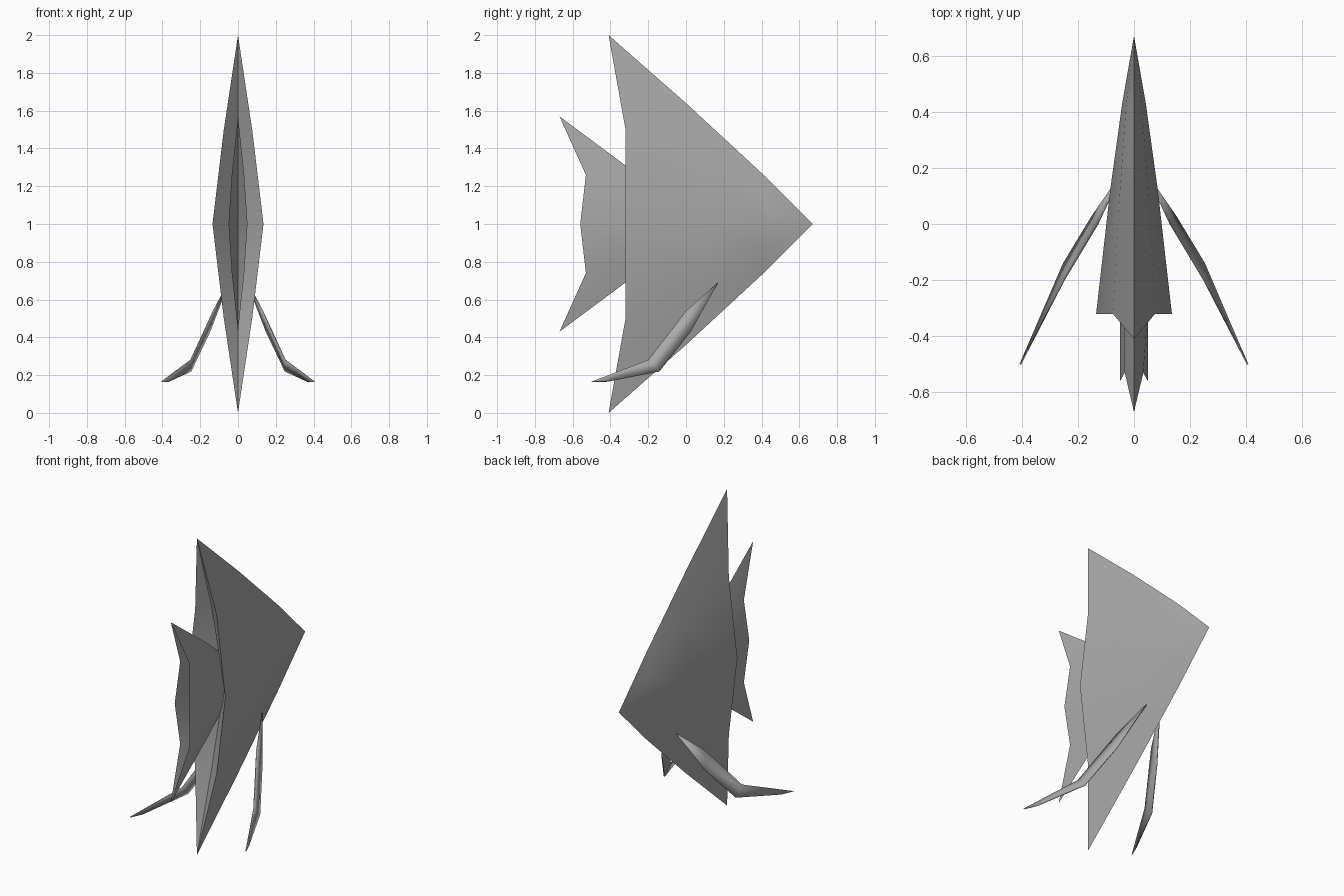
import bpy, bmesh, math

if "Cube" in bpy.data.objects:
    bpy.data.objects.remove(bpy.data.objects["Cube"])

grey = bpy.data.materials.new("plain_grey")
grey.diffuse_color = (0.4, 0.4, 0.4, 1)
grey.use_nodes = True
grey.node_tree.nodes["Principled BSDF"].inputs["Base Color"].default_value = grey.diffuse_color


def part(name, verts, faces, mirror_z=False, thickness=0):
    """Build a right-hand part, mirror it over x (and over z = 1), shade it."""
    bm = bmesh.new()
    axes = [(sx, sz) for sx in (1, -1) for sz in ((1, -1) if mirror_z else (1,))]
    for sx, sz in axes:
        vs = [bm.verts.new((x * sx, y, 1 + (z - 1) * sz)) for x, y, z in verts]
        for f in faces:
            order = f if sx * sz > 0 else f[::-1]
            bm.faces.new([vs[i] for i in order])
    bmesh.ops.remove_doubles(bm, verts=bm.verts, dist=0.0005)
    bmesh.ops.recalc_face_normals(bm, faces=bm.faces)
    me = bpy.data.meshes.new(name)
    bm.to_mesh(me)
    bm.free()
    me.materials.append(grey)
    ob = bpy.data.objects.new(name, me)
    bpy.context.collection.objects.link(ob)
    if thickness:
        mod = ob.modifiers.new("thickness", 'SOLIDIFY')
        mod.thickness = thickness
        mod.offset = 0
    bpy.context.view_layer.objects.active = ob
    ob.select_set(True)
    bpy.ops.object.shade_smooth_by_angle(angle=math.radians(20))
    ob.select_set(False)
    return ob


# Body: rows from the nose to the rear rim, then a V-shaped hollow at the back
body = [
    (0, 0.67, 1),
    (0.042, 0.43, 1), (0.028, 0.42, 1.13), (0, 0.4, 1.27),
    (0.085, 0.12, 1), (0.052, 0.09, 1.33), (0, 0, 1.64),
    (0.135, -0.32, 1), (0.075, -0.32, 1.5), (0, -0.41, 2),
    (0, -0.13, 1), (0, -0.26, 1.5),
]
part("body", body, [
    (0, 1, 2), (0, 2, 3),
    (1, 4, 5, 2), (2, 5, 6, 3),
    (4, 7, 8, 5), (5, 8, 9, 6),
    (7, 10, 11, 8), (8, 11, 9),
], mirror_z=True)

# Tail: a folded fan spreading from inside the body, with a hollow rear
tail = [
    (0, 0.05, 1),
    (0.05, -0.3, 1), (0.033, -0.3, 1.155), (0, -0.3, 1.295),
    (0.05, -0.56, 1), (0.033, -0.53, 1.26), (0, -0.67, 1.57),
    (0, -0.36, 1), (0, -0.36, 1.18),
]
part("tail", tail, [
    (0, 1, 2), (0, 2, 3),
    (1, 4, 5, 2), (2, 5, 6, 3),
    (4, 7, 8, 5), (5, 8, 6),
], mirror_z=True)

# Lower fins: long thin blades sweeping down and back
fin = [
    (0.05, 0.17, 0.69),
    (0.13, 0, 0.54), (0.15, 0.025, 0.43),
    (0.25, -0.2, 0.28), (0.25, -0.14, 0.22),
    (0.405, -0.5, 0.165), (0.37, -0.42, 0.165),
]
part("lower_fins", fin, [
    (0, 2, 1), (1, 2, 4, 3), (3, 4, 6, 5),
], thickness=0.006)
